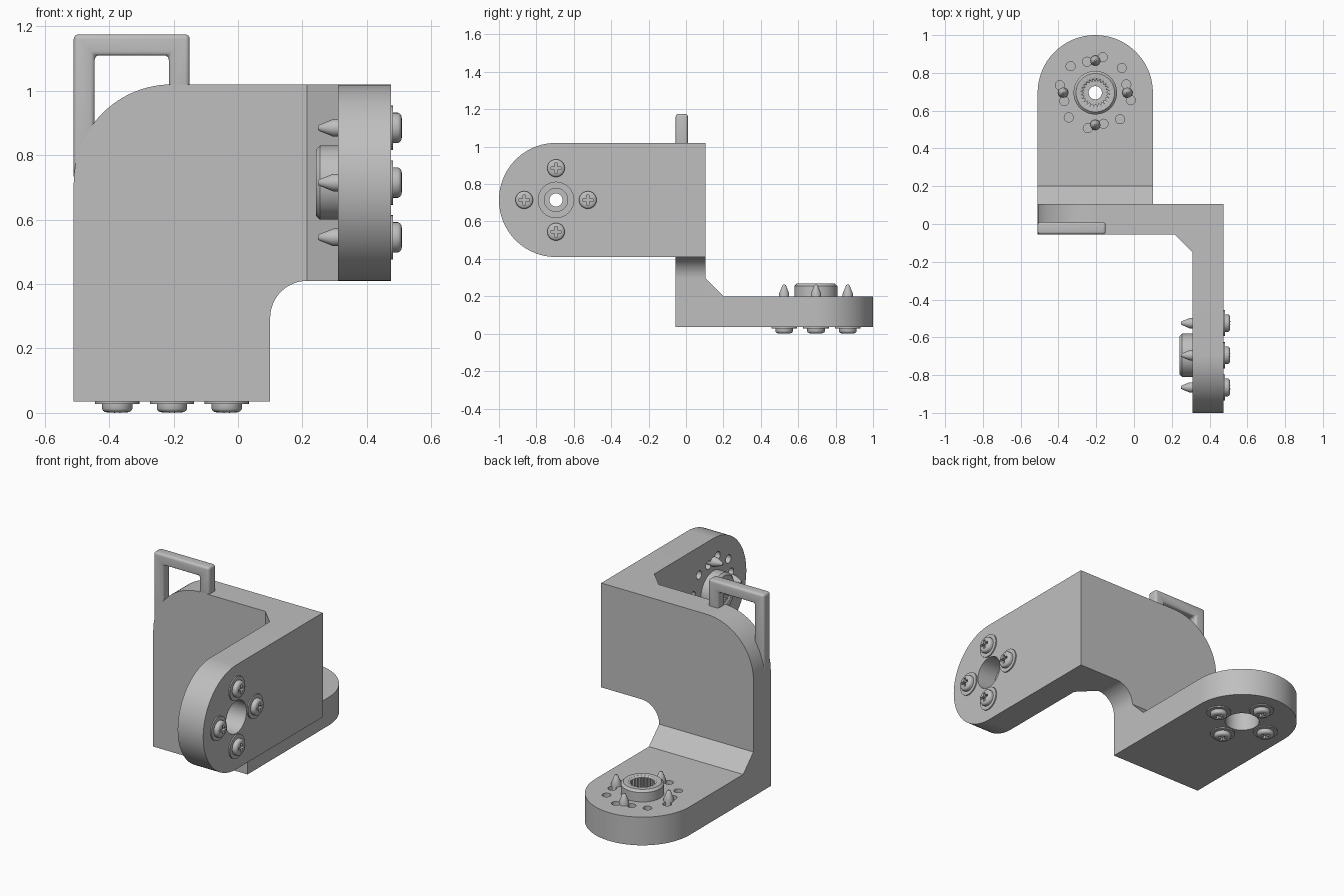
import bpy, bmesh
from math import sin, cos, radians, tau
from mathutils import Matrix, Vector

cube = bpy.data.objects.get("Cube")
if cube:
    bpy.data.objects.remove(cube, do_unlink=True)

GREY = (0.52, 0.52, 0.52, 1)
metal = bpy.data.materials.new("light grey")
metal.use_nodes = True
metal.diffuse_color = GREY
metal.node_tree.nodes["Principled BSDF"].inputs["Base Color"].default_value = GREY


def frame(x, y, z, origin):
    """Matrix with the given axis directions and origin."""
    m = Matrix((x, y, z)).transposed().to_4x4()
    m.translation = Vector(origin)
    return m


def arc(cx, cy, r, start, end, n=24):
    angles = [radians(start + (end - start) * i / n) for i in range(n + 1)]
    return [(cx + r * cos(a), cy + r * sin(a)) for a in angles]


def prism(bm, outline, depth, z=0):
    face = bm.faces.new([bm.verts.new((x, y, z)) for x, y in outline])
    new = bmesh.ops.extrude_face_region(bm, geom=[face])["geom"]
    moved = [v for v in new if isinstance(v, bmesh.types.BMVert)]
    bmesh.ops.translate(bm, verts=moved, vec=(0, 0, depth))


def lathe(bm, profile, segs=48, closed=False, toothed=None):
    """Spin (radius, z) points round z; the toothed radius becomes a spline."""
    rings = []
    for i in range(segs):
        a = tau * i / segs
        ring = []
        for r, z in profile:
            if r == toothed and i % 4 < 2:
                r -= 0.008
            ring.append(bm.verts.new((r * cos(a), r * sin(a), z)))
        rings.append(ring)
    n = len(profile)
    for i in range(segs):
        p, q = rings[i], rings[(i + 1) % segs]
        for j in range(n if closed else n - 1):
            k = (j + 1) % n
            bm.faces.new((p[j], q[j], q[k], p[k]))
    bmesh.ops.remove_doubles(bm, verts=bm.verts, dist=1e-5)


def finish(bm, name, matrix=None):
    bmesh.ops.recalc_face_normals(bm, faces=bm.faces)
    mesh = bpy.data.meshes.new(name)
    bm.to_mesh(mesh)
    bm.free()
    mesh.materials.append(metal)
    if matrix:
        mesh.transform(matrix)
    obj = bpy.data.objects.new(name, mesh)
    bpy.context.collection.objects.link(obj)
    return obj


def activate(obj):
    bpy.ops.object.select_all(action="DESELECT")
    obj.select_set(True)
    bpy.context.view_layer.objects.active = obj


def smooth(obj):
    activate(obj)
    bpy.ops.object.shade_smooth_by_angle(angle=radians(32))


def cut(obj, cutter):
    mod = obj.modifiers.new("cut", "BOOLEAN")
    mod.operation, mod.solver, mod.object = "DIFFERENCE", "EXACT", cutter
    activate(obj)
    bpy.ops.object.modifier_apply(modifier=mod.name)
    bpy.data.objects.remove(cutter, do_unlink=True)


R, THICK = 0.305, 0.165
SCREW_RING = 0.17

# Upright plate with one rounded corner and a filleted inner corner
upright = lambda y: frame((1, 0, 0), (0, 0, 1), (0, -1, 0), (0, y, 0))
bm = bmesh.new()
prism(bm, [(-0.51, 0.035), (0.1, 0.035)] + arc(0.215, 0.295, 0.115, 180, 90)
      + [(0.475, 0.41), (0.475, 1.02)] + arc(-0.205, 0.715, R, 90, 180), 0.16)
smooth(finish(bm, "upright_plate", upright(0.105)))

# Square-section handle on the rounded corner
bm = bmesh.new()
prism(bm, [(-0.51, 0.72), (-0.445, 0.85), (-0.445, 1.11), (-0.215, 1.11),
           (-0.215, 0.98), (-0.15, 0.98), (-0.15, 1.175), (-0.51, 1.175)], 0.065)
bmesh.ops.recalc_face_normals(bm, faces=bm.faces)
bmesh.ops.bevel(bm, geom=list(bm.edges), offset=0.014, segments=4,
                profile=0.5, affect="EDGES", clamp_overlap=True)
smooth(finish(bm, "handle", upright(0.01)))


def screw_head(name, matrix):
    bm = bmesh.new()
    lathe(bm, [(0, 0.004), (0.069, 0.004), (0.069, -0.007), (0.047, -0.007),
               (0.047, -0.022), (0.044, -0.028), (0.038, -0.032),
               (0.028, -0.034), (0, -0.035)], 32)
    head = finish(bm, name, matrix)
    # Cross-shaped driver recess
    a, b = 0.027, 0.007
    quarter = [(a, -b), (a, b), (b, b)]
    plus = []
    for k in range(4):
        c, s = round(cos(k * tau / 4)), round(sin(k * tau / 4))
        plus += [(x * c - y * s, x * s + y * c) for x, y in quarter]
    bm = bmesh.new()
    prism(bm, plus, 0.035, -0.05)
    cut(head, finish(bm, "recess_cutter", matrix))
    smooth(head)


def build_arm(side, matrix, length):
    # Round-ended arm
    bm = bmesh.new()
    prism(bm, [(-R, -length), (R, -length)] + arc(0, 0, R, 0, 180, 48), THICK)
    arm = finish(bm, side + "_arm", matrix)

    # Stepped bore and blind holes on the inner face
    bm = bmesh.new()
    lathe(bm, [(0, -0.02), (0.095, -0.02), (0.095, 0.12), (0.062, 0.12),
               (0.062, 0.145), (0.035, 0.145), (0.035, 0.3), (0, 0.3)])
    for k in range(4):
        for r, deg in ((0.17, 15), (0.192, 43), (0.192, 78)):
            a = radians(deg + 90 * k)
            prism(bm, arc(r * cos(a), r * sin(a), 0.024, 0, 345, 23), 0.2, 0.12)
    cut(arm, finish(bm, "bore_cutter", matrix))
    smooth(arm)

    # Sloped gusset where the arm meets the plate
    bm = bmesh.new()
    prism(bm, [(0, 0), (0.095, 0), (0, 0.095)], 2 * R)
    finish(bm, side + "_gusset",
           matrix @ frame((0, 1, 0), (0, 0, 1), (1, 0, 0), (-R, -length, THICK)))

    # Splined hub
    bm = bmesh.new()
    lathe(bm, [(0.068, 0.16), (0.115, 0.16), (0.115, 0.22), (0.102, 0.233),
               (0.075, 0.233), (0.068, 0.226)], 96, closed=True, toothed=0.068)
    smooth(finish(bm, side + "_hub", matrix))

    # Four screws with pointed tips
    for k in range(4):
        a = k * tau / 4
        place = matrix @ Matrix.Translation((SCREW_RING * cos(a), SCREW_RING * sin(a), 0))
        screw_head(f"{side}_screw_head_{k + 1}", place)
        bm = bmesh.new()
        lathe(bm, [(0, 0.13), (0.027, 0.13), (0.027, 0.18), (0.009, 0.224),
                   (0.005, 0.227), (0, 0.227)], 24)
        smooth(finish(bm, f"{side}_screw_tip_{k + 1}", place))


build_arm("back", Matrix.Translation((-0.205, 0.695, 0.035)), 0.59)
build_arm("front", frame((0, 0, -1), (0, -1, 0), (-1, 0, 0), (0.475, -0.695, 0.715)), 0.64)
